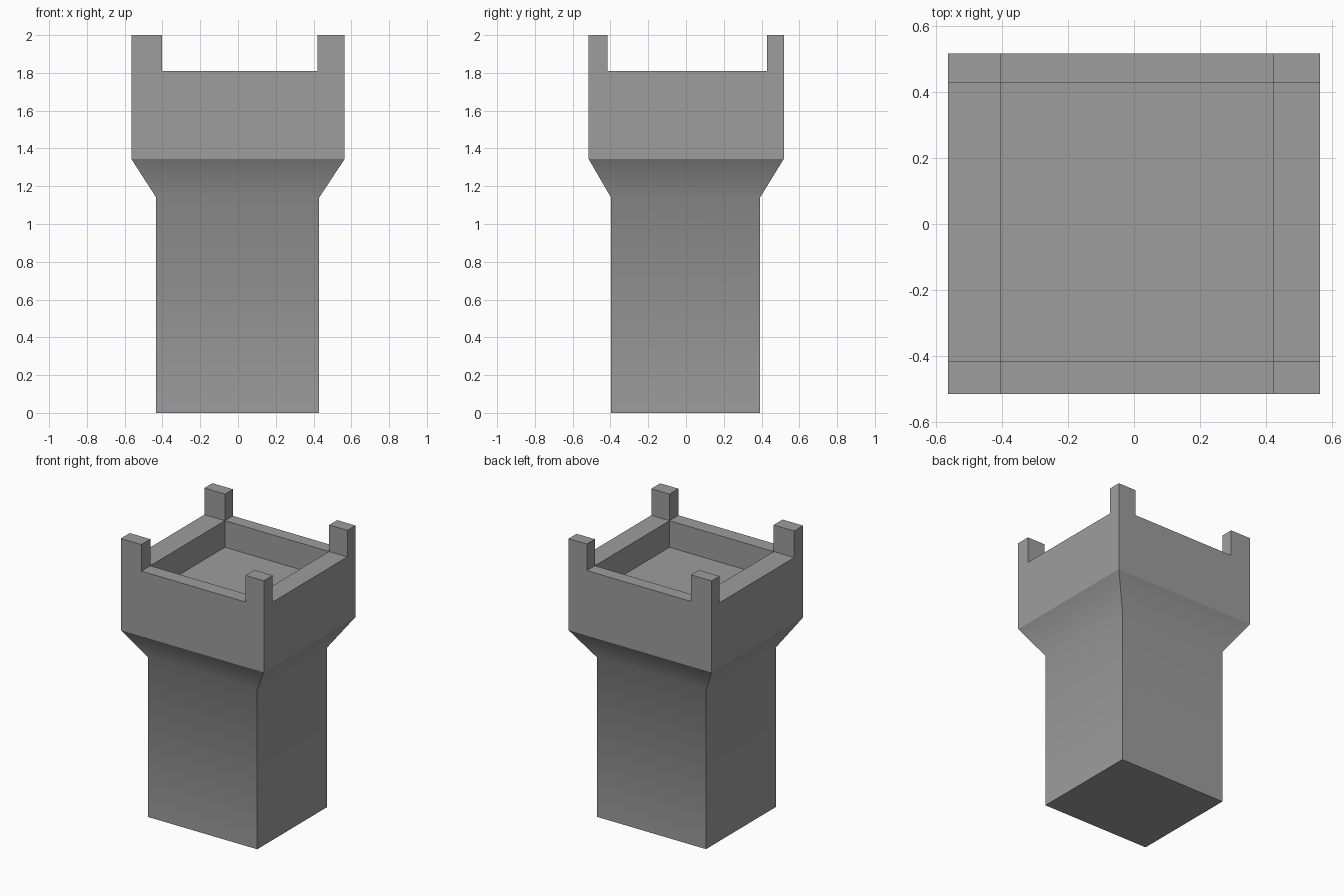
import bpy
import bmesh
import math

if "Cube" in bpy.data.objects:
    bpy.data.objects.remove(bpy.data.objects["Cube"], do_unlink=True)

# Stone colour
stone = bpy.data.materials.new("stone_grey")
stone.use_nodes = True
colour = (0.34, 0.34, 0.34, 1)
stone.diffuse_color = colour
stone.node_tree.nodes["Principled BSDF"].inputs["Base Color"].default_value = colour

# Heights and the grid lines that divide the battlement
FLARE_LOW, FLARE_HIGH, FLOOR, RIM, TOP = 1.14, 1.345, 1.62, 1.81, 2.0
xs = (-0.565, -0.403, 0.421, 0.565)
ys = (-0.516, -0.415, 0.428, 0.518)

bm = bmesh.new()


def ring(x0, x1, y0, y1, z):
    return [bm.verts.new((x, y, z)) for x, y in ((x0, y0), (x1, y0), (x1, y1), (x0, y1))]


def bridge(low, high):
    for i in range(4):
        j = (i + 1) % 4
        bm.faces.new((low[i], low[j], high[j], high[i]))


# Shaft and flared collar
base = ring(-0.433, 0.43, -0.397, 0.392, 0)
neck = ring(-0.433, 0.43, -0.397, 0.392, FLARE_LOW)
collar = ring(xs[0], xs[3], ys[0], ys[3], FLARE_HIGH)
bm.faces.new(base[::-1])
bridge(base, neck)
bridge(neck, collar)

# Head walls up to the rim
grid = [[bm.verts.new((x, y, RIM)) for y in ys] for x in xs]
sides = (
    [grid[i][0] for i in range(4)],
    grid[3],
    [grid[i][3] for i in reversed(range(4))],
    grid[0][::-1],
)
for i, side in enumerate(sides):
    bm.faces.new([collar[(i + 1) % 4], collar[i]] + list(side))

# Rim strips, raised corner posts and sunken floor
for i in range(3):
    for j in range(3):
        cell = [grid[i][j], grid[i + 1][j], grid[i + 1][j + 1], grid[i][j + 1]]
        is_post = i != 1 and j != 1
        is_floor = i == 1 and j == 1
        if is_post or is_floor:
            level = TOP if is_post else FLOOR
            moved = [bm.verts.new((v.co.x, v.co.y, level)) for v in cell]
            bridge(cell, moved)
            cell = moved
        bm.faces.new(cell)

bmesh.ops.recalc_face_normals(bm, faces=bm.faces[:])

# Soft bend between shaft and collar, crisp edges elsewhere
for face in bm.faces:
    face.smooth = True
for edge in bm.edges:
    at_collar = all(abs(v.co.z - FLARE_HIGH) < 0.001 for v in edge.verts)
    edge.smooth = not at_collar and edge.calc_face_angle(0) < math.radians(40)

mesh = bpy.data.meshes.new("watchtower")
bm.to_mesh(mesh)
bm.free()
mesh.materials.append(stone)
tower = bpy.data.objects.new("watchtower", mesh)
bpy.context.collection.objects.link(tower)
